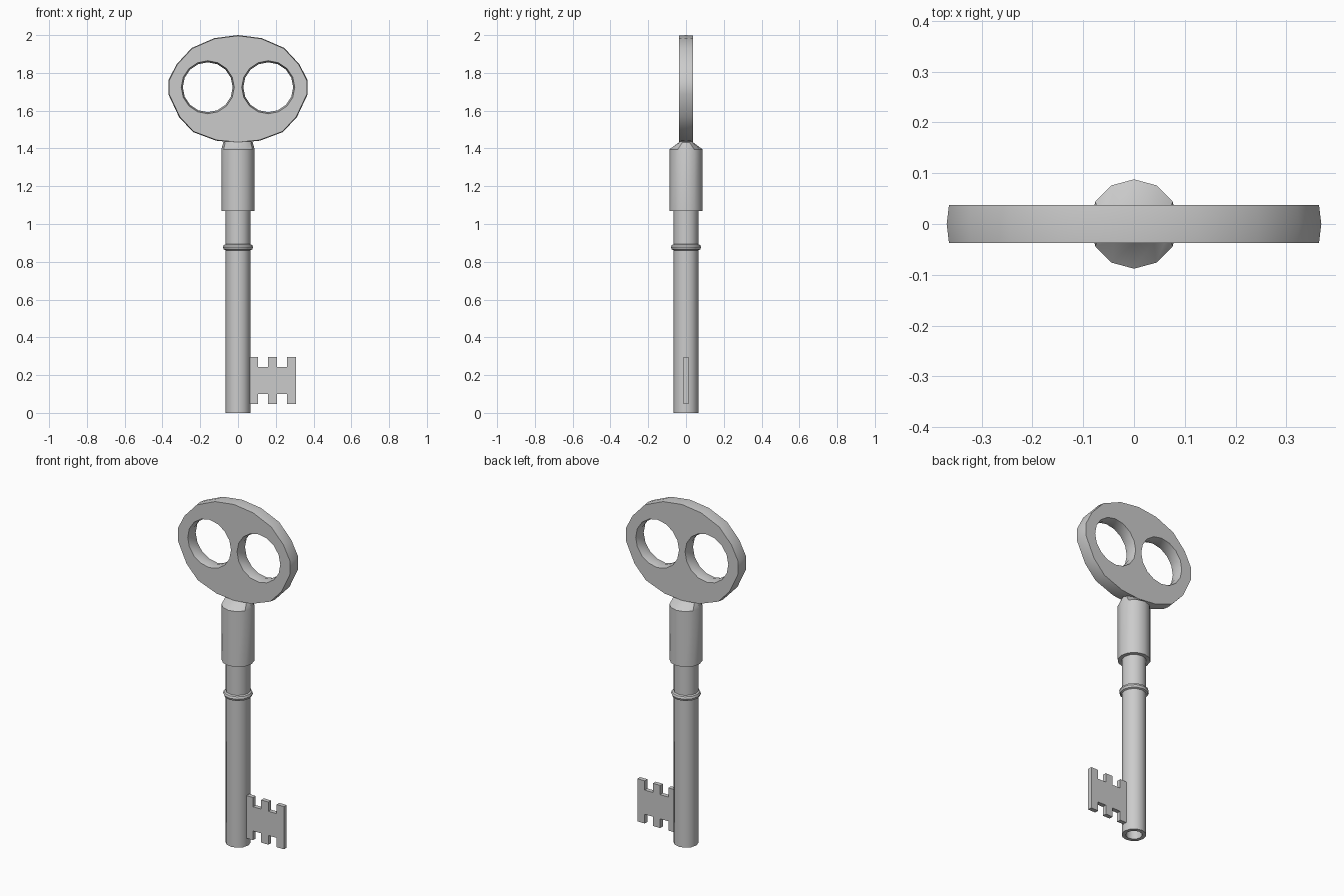
import bpy, bmesh, math

if "Cube" in bpy.data.objects:
    bpy.data.objects.remove(bpy.data.objects["Cube"])

def finish(name, bm, angle=35):
    bmesh.ops.recalc_face_normals(bm, faces=bm.faces)
    me = bpy.data.meshes.new(name)
    bm.to_mesh(me)
    bm.free()
    ob = bpy.data.objects.new(name, me)
    bpy.context.collection.objects.link(ob)
    bpy.ops.object.select_all(action='DESELECT')
    ob.select_set(True)
    bpy.context.view_layer.objects.active = ob
    bpy.ops.object.shade_smooth_by_angle(angle=math.radians(angle))
    return ob

def loft(name, rings, caps=True, closed=False):
    """Skin a list of point rings in order."""
    bm = bmesh.new()
    loops = [[bm.verts.new(p) for p in r] for r in rings]
    pairs = list(zip(loops, loops[1:]))
    if closed:
        pairs.append((loops[-1], loops[0]))
    for a, b in pairs:
        for i in range(len(a)):
            j = (i + 1) % len(a)
            bm.faces.new((a[i], a[j], b[j], b[i]))
    if caps and not closed:
        bm.faces.new(loops[0])
        bm.faces.new(loops[-1])
    return finish(name, bm)

def oval(rx, ry, z, n=12):
    return [(rx * math.cos(2 * math.pi * i / n), ry * math.sin(2 * math.pi * i / n), z)
            for i in range(n)]

# Bow: faceted oval plate with a slightly crowned rim
half = [(0, 2.0), (0.125, 1.984), (0.245, 1.932), (0.325, 1.846), (0.369, 1.76),
        (0.369, 1.687), (0.312, 1.566), (0.238, 1.487), (0.115, 1.441), (0, 1.43)]
outline = half + [(-x, z) for x, z in half[-2:0:-1]]
cz = 1.72
def plate(y, s):
    return [(x * s, y, cz + (z - cz) * s) for x, z in outline]
bow = loft("bow", [plate(-0.037, 0.988), plate(0, 1), plate(0.037, 0.988)])

# Two round finger holes, narrower at mid thickness
for cx in (-0.16, 0.16):
    rings = []
    for y, r in ((-0.074, 0.149), (0, 0.132), (0.074, 0.149)):
        rings.append([(cx + r * math.cos(math.pi * i / 8), y,
                       1.724 + r * math.sin(math.pi * i / 8)) for i in range(16)])
    cutter = loft("hole_cutter", rings)
    cutter.hide_render = True
    mod = bow.modifiers.new("hole", 'BOOLEAN')
    mod.object, mod.operation, mod.solver = cutter, 'DIFFERENCE', 'EXACT'
    bpy.context.view_layer.objects.active = bow
    bpy.ops.object.modifier_apply(modifier=mod.name)
    bpy.data.objects.remove(cutter)
bpy.ops.object.select_all(action='DESELECT')
bow.select_set(True)
bpy.ops.object.shade_smooth_by_angle(angle=math.radians(35))

# Collar: round below, pinched to the bow thickness on top
loft("collar", [oval(0.088, 0.088, 1.07), oval(0.088, 0.088, 1.395),
                oval(0.078, 0.038, 1.432), oval(0.05, 0.03, 1.446)])

# Shank with a drilled end
loft("shank", [oval(0.044, 0.044, 0.25), oval(0.044, 0.044, 0),
               oval(0.066, 0.066, 0), oval(0.066, 0.066, 1.08)])

# Raised ring on the shank
ring = []
for i in range(8):
    a = 2 * math.pi * i / 8
    r = 0.064 + 0.016 * math.cos(a)
    ring.append(oval(r, r, 0.877 + 0.017 * math.sin(a)))
loft("shank_ring", ring, closed=True)

# Bit: flat plate with two notches top and bottom
xs = [0.055, 0.106, 0.106, 0.159, 0.159, 0.206, 0.206, 0.259, 0.259, 0.307]
up = [1, 1, 0, 0, 1, 1, 0, 0, 1, 1]
bit = [(x, 0.297 if u else 0.243) for x, u in zip(xs, up)]
bit += [(x, 0.047 if u else 0.101) for x, u in zip(xs[::-1], up[::-1])]
loft("bit", [[(x, y, z) for x, z in bit] for y in (-0.0125, 0.0125)])
